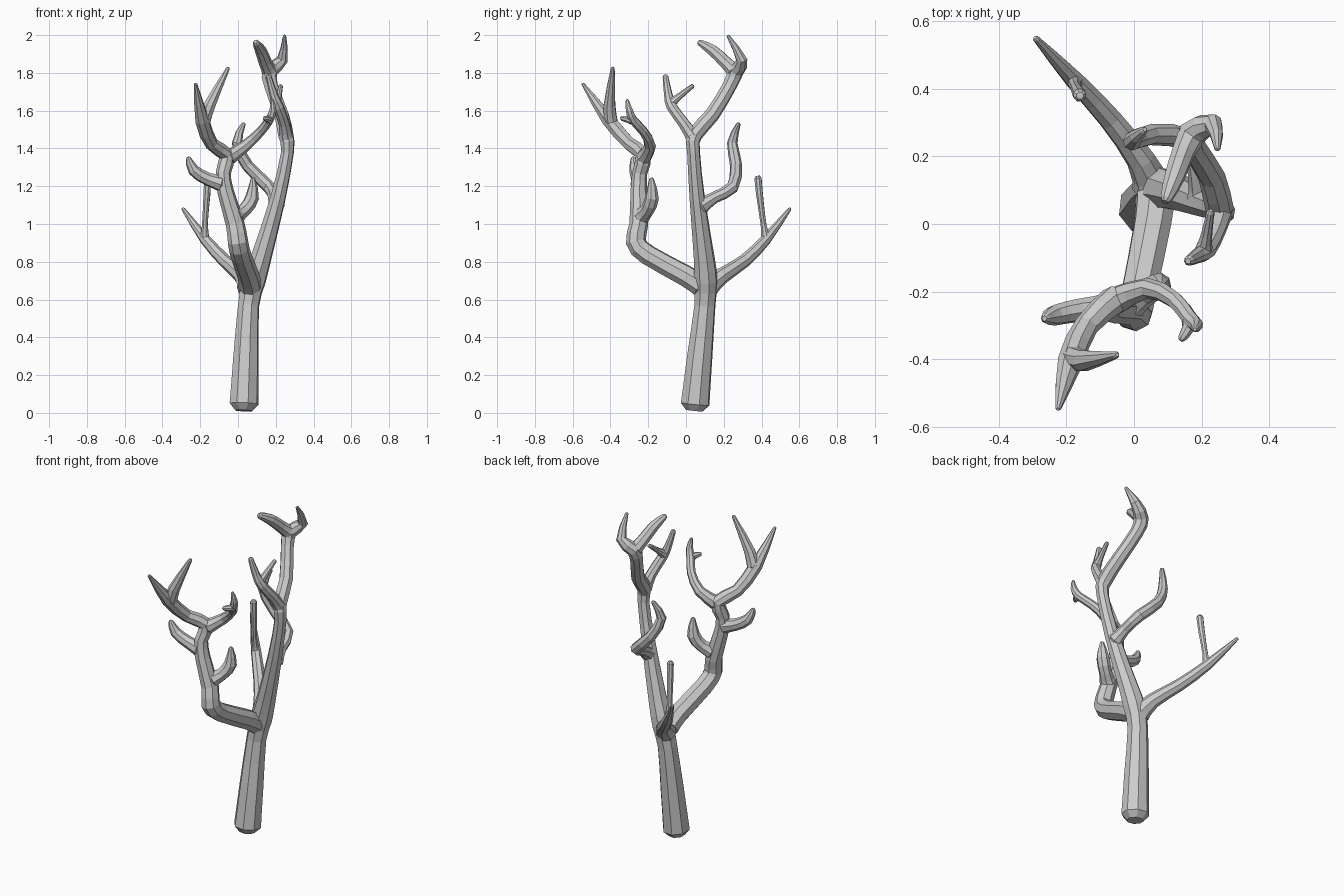
import bpy, bmesh
from math import cos, sin, pi
from mathutils import Vector

SIDES = 8


def refine(pts):
    """Insert one smoothly interpolated point between each pair of (x, y, z, r)."""
    p = [Vector(q) for q in pts]
    ext = [p[0] * 2 - p[1]] + p + [p[-1] * 2 - p[-2]]
    out = []
    for i in range(1, len(p)):
        a, b, c, d = ext[i - 1:i + 3]
        out += [b, (b + c) * 0.5625 - (a + d) * 0.0625]
    return out + [p[-1]]


def limb(name, pts):
    """Faceted tapering tube through (x, y, z, radius) points, with blunt closed ends."""
    path = refine(pts)
    pos = [q.to_3d() for q in path]
    rad = [max(q[3], 0.006) for q in path]
    # bevelled end rings
    start = (pos[0] - pos[1]).normalized()
    end = (pos[-1] - pos[-2]).normalized()
    pos = [pos[0]] + [pos[0] - start * rad[0] * 0.45] + pos[1:-1] + [pos[-1] - end * rad[-1] * 0.6, pos[-1]]
    rad = [rad[0] * 0.6] + rad + [rad[-1] * 0.55]
    bm = bmesh.new()
    rings, normal, last = [], Vector((1, 0.3, 0.1)), None
    for i, p in enumerate(pos):
        t = Vector()
        if i > 0:
            t += (p - pos[i - 1]).normalized()
        if i < len(pos) - 1:
            t += (pos[i + 1] - p).normalized()
        t.normalize()
        if last is not None:
            normal = last.rotation_difference(t) @ normal
        normal = (normal - t * normal.dot(t)).normalized()
        side = t.cross(normal)
        last = t
        rings.append([bm.verts.new(p + (normal * cos(2 * pi * k / SIDES) + side * sin(2 * pi * k / SIDES)) * rad[i])
                      for k in range(SIDES)])
    for a, b in zip(rings, rings[1:]):
        for k in range(SIDES):
            n = (k + 1) % SIDES
            bm.faces.new((a[k], a[n], b[n], b[k]))
    bm.faces.new(rings[0][::-1])
    bm.faces.new(rings[-1])
    bmesh.ops.recalc_face_normals(bm, faces=bm.faces)
    mesh = bpy.data.meshes.new(name)
    bm.to_mesh(mesh)
    bm.free()
    ob = bpy.data.objects.new(name, mesh)
    bpy.context.collection.objects.link(ob)


# trunk running into the tall right-hand bough and its top twig
limb("trunk_and_tall_bough", [
    (0.03, 0.045, 0.012, 0.079), (0.042, 0.072, 0.29, 0.07), (0.056, 0.10, 0.57, 0.058),
    (0.085, 0.105, 0.7, 0.064), (0.125, 0.095, 0.83, 0.056), (0.21, 0.06, 1.13, 0.042),
    (0.262, 0.04, 1.38, 0.035), (0.253, 0.045, 1.47, 0.042), (0.23, 0.14, 1.58, 0.04),
    (0.175, 0.23, 1.73, 0.038), (0.17, 0.265, 1.81, 0.042), (0.235, 0.295, 1.87, 0.03),
    (0.247, 0.22, 2.0, 0.009)])
limb("tall_bough_inner_twig", [
    (0.172, 0.265, 1.8, 0.042), (0.145, 0.21, 1.855, 0.035), (0.12, 0.14, 1.92, 0.031),
    (0.092, 0.065, 1.965, 0.018)])

# forked twig on the front of the tall bough
limb("tall_bough_front_twig", [
    (0.255, 0.045, 1.45, 0.041), (0.245, -0.01, 1.53, 0.031), (0.215, -0.075, 1.62, 0.029),
    (0.19, -0.093, 1.68, 0.023), (0.16, -0.11, 1.79, 0.015)])
limb("tall_bough_front_twig_spur", [
    (0.205, -0.08, 1.64, 0.026), (0.215, -0.03, 1.68, 0.017), (0.227, 0.04, 1.735, 0.012)])

# crooked side branch behind the tall bough
limb("crooked_side_branch", [
    (0.205, 0.065, 1.085, 0.046), (0.19, 0.15, 1.14, 0.031), (0.165, 0.247, 1.195, 0.034),
    (0.05, 0.265, 1.31, 0.032), (-0.005, 0.245, 1.43, 0.028), (0.032, 0.28, 1.535, 0.012)])

# back branch with an upright twig
limb("back_branch", [
    (0.06, 0.1, 0.65, 0.06), (0.02, 0.19, 0.725, 0.043), (-0.07, 0.31, 0.805, 0.035),
    (-0.175, 0.425, 0.92, 0.029), (-0.293, 0.552, 1.083, 0.01)])
limb("back_branch_twig", [
    (-0.175, 0.425, 0.91, 0.027), (-0.175, 0.41, 1.0, 0.016), (-0.165, 0.39, 1.15, 0.019),
    (-0.16, 0.38, 1.255, 0.02)])

# front bough, rising after its elbow into the left-hand prong
limb("front_bough", [
    (0.065, 0.1, 0.66, 0.062), (0.055, 0.0, 0.725, 0.058), (0.015, -0.2, 0.835, 0.055),
    (0.0, -0.265, 0.905, 0.054), (-0.015, -0.25, 1.0, 0.05), (-0.065, -0.25, 1.17, 0.044),
    (-0.078, -0.245, 1.27, 0.04), (-0.06, -0.225, 1.365, 0.043), (-0.14, -0.3, 1.425, 0.036),
    (-0.19, -0.41, 1.55, 0.038), (-0.225, -0.548, 1.745, 0.009)])
limb("left_prong_spur", [
    (-0.185, -0.395, 1.53, 0.037), (-0.15, -0.405, 1.63, 0.033), (-0.05, -0.387, 1.83, 0.011)])

# right-hand prong, hooked at the end
limb("right_prong", [
    (-0.06, -0.23, 1.345, 0.042), (0.04, -0.19, 1.415, 0.031), (0.12, -0.225, 1.49, 0.025),
    (0.165, -0.28, 1.55, 0.024), (0.185, -0.3, 1.6, 0.02), (0.18, -0.312, 1.66, 0.009)])
limb("right_prong_hook", [
    (0.165, -0.28, 1.545, 0.024), (0.16, -0.31, 1.555, 0.019), (0.137, -0.345, 1.56, 0.013)])

# short curled twigs on the front bough
limb("curled_twig_left", [
    (-0.07, -0.25, 1.21, 0.045), (-0.16, -0.255, 1.238, 0.035), (-0.235, -0.27, 1.285, 0.031),
    (-0.265, -0.28, 1.355, 0.014)])
limb("curled_twig_right", [
    (-0.02, -0.245, 1.035, 0.048), (0.035, -0.205, 1.075, 0.037), (0.075, -0.18, 1.14, 0.037),
    (0.08, -0.183, 1.245, 0.013)])
